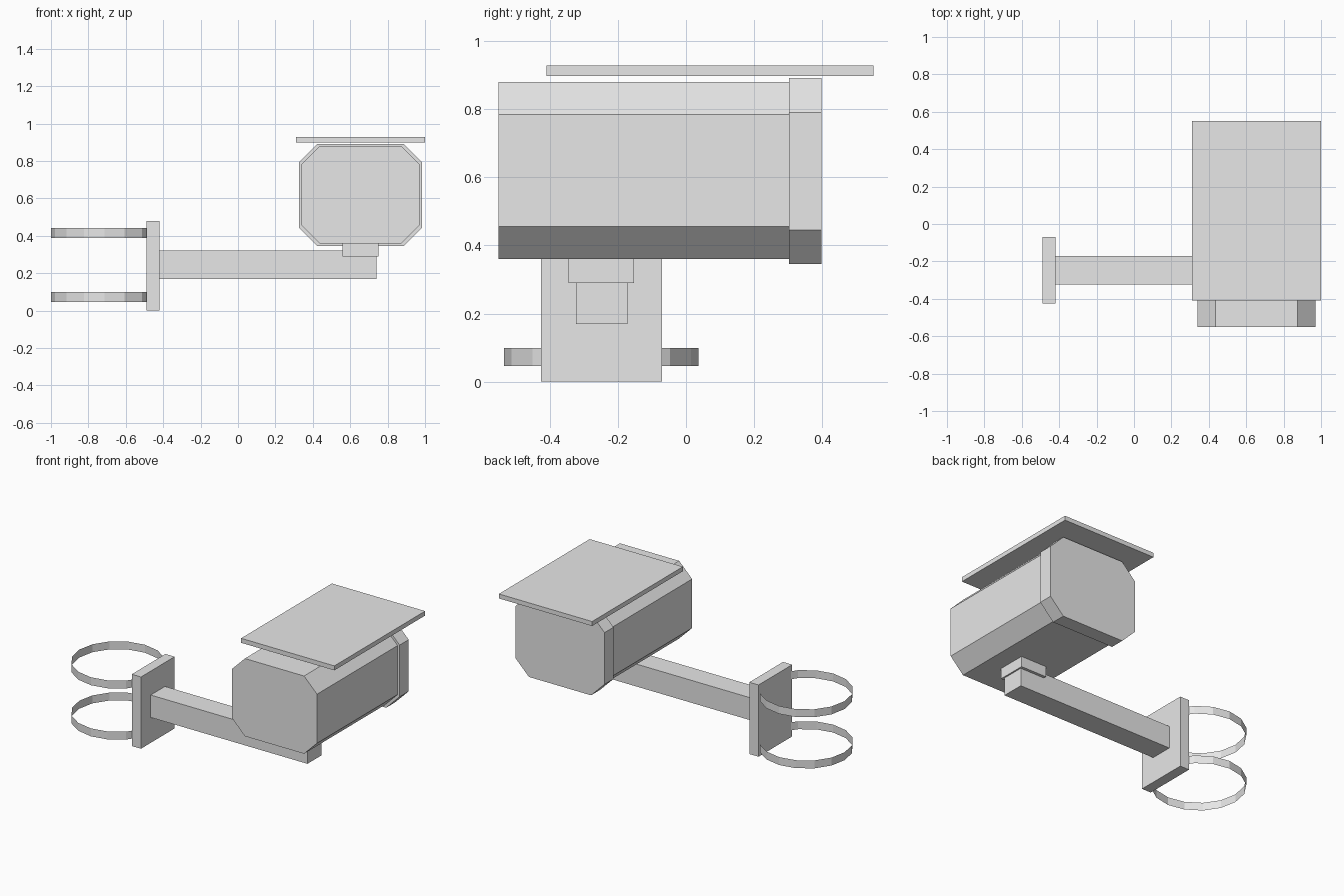
import bpy
import bmesh
import math

default = bpy.data.objects.get("Cube")
if default:
    bpy.data.objects.remove(default, do_unlink=True)

# Single plain grey
grey = bpy.data.materials.new("plain_grey")
grey.use_nodes = True
colour = (0.8, 0.8, 0.8, 1)
grey.diffuse_color = colour
grey.node_tree.nodes["Principled BSDF"].inputs["Base Color"].default_value = colour


def finish(name, bm):
    mesh = bpy.data.meshes.new(name)
    bm.to_mesh(mesh)
    bm.free()
    mesh.materials.append(grey)
    obj = bpy.data.objects.new(name, mesh)
    bpy.context.collection.objects.link(obj)
    return obj


def box(name, xs, ys, zs, chamfer=0):
    """Box between bounds; chamfer cuts the four edges running along y."""
    bm = bmesh.new()
    bmesh.ops.create_cube(bm, size=1)
    for v in bm.verts:
        v.co = [lo + (c + 0.5) * (hi - lo) for c, (lo, hi) in zip(v.co, (xs, ys, zs))]
    if chamfer:
        edges = [e for e in bm.edges if abs(e.verts[0].co.y - e.verts[1].co.y) > 0.01]
        bmesh.ops.bevel(bm, geom=edges, offset=chamfer, segments=1, affect='EDGES')
    return finish(name, bm)


def band(name, centre, radius, height, sides=16):
    """Thin open hoop around a vertical axis."""
    bm = bmesh.new()
    bmesh.ops.create_cone(bm, cap_ends=False, segments=sides,
                          radius1=radius, radius2=radius, depth=height)
    bmesh.ops.translate(bm, verts=bm.verts, vec=centre)
    return finish(name, bm)


# Camera housing, rear collar and sun shield
box("housing", (0.34, 0.97), (-0.55, 0.31), (0.36, 0.88), 0.096)
box("rear_collar", (0.325, 0.985), (0.302, 0.397), (0.345, 0.891), 0.1)
box("sun_shield", (0.31, 1.0), (-0.41, 0.55), (0.898, 0.928))

# Support arm with mounting pad
box("mounting_pad", (0.56, 0.75), (-0.345, -0.153), (0.29, 0.362))
box("support_arm", (-0.43, 0.74), (-0.323, -0.172), (0.17, 0.32))

# Wall plate and pole straps
box("pole_plate", (-0.488, -0.42), (-0.426, -0.07), (0, 0.48))
for label, z in (("lower", 0.072), ("upper", 0.414)):
    band(label + "_pole_strap", (-0.715, -0.249, z), 0.285, 0.053)
